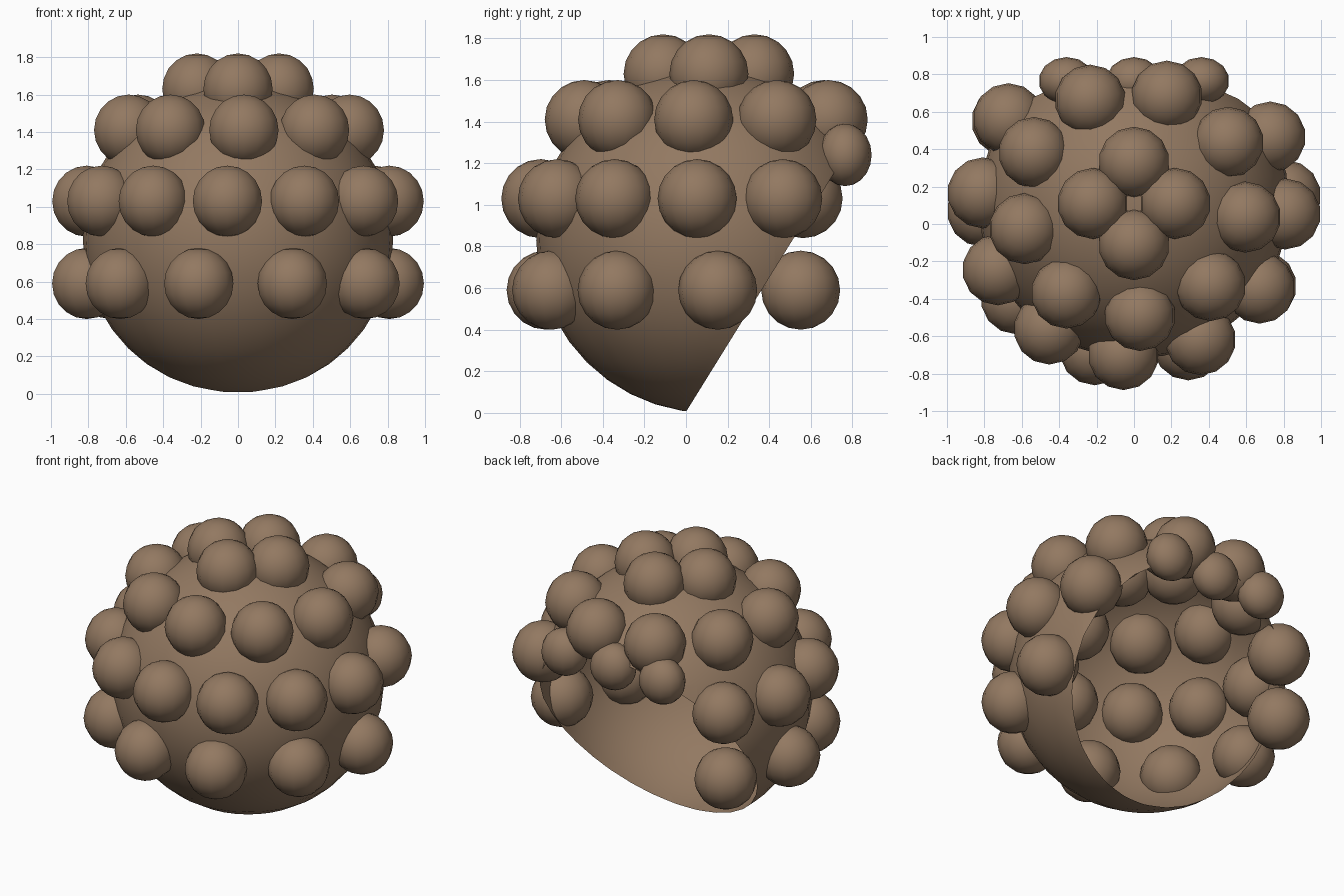
import bpy, bmesh
from math import radians, sin, cos
from mathutils import Matrix

if "Cube" in bpy.data.objects:
    bpy.data.objects.remove(bpy.data.objects["Cube"])

CY, CZ, R = 0.11, 0.83, 0.83

mat = bpy.data.materials.new("brown")
mat.diffuse_color = (0.29, 0.19, 0.12, 1)
mat.use_nodes = True
mat.node_tree.nodes["Principled BSDF"].inputs["Base Color"].default_value = mat.diffuse_color


def finish(bm, name, loc):
    me = bpy.data.meshes.new(name)
    bm.to_mesh(me)
    bm.free()
    me.materials.append(mat)
    me.shade_smooth()
    ob = bpy.data.objects.new(name, me)
    ob.location = loc
    bpy.context.collection.objects.link(ob)
    return ob


def ball(name, loc, r=0.19, scale=(1, 1, 1)):
    bm = bmesh.new()
    bmesh.ops.create_uvsphere(bm, u_segments=14, v_segments=10, radius=r)
    bmesh.ops.scale(bm, vec=scale, verts=bm.verts)
    return finish(bm, name, loc)


# Open cap: a sphere shell sliced by a slanted plane at the back
bm = bmesh.new()
bmesh.ops.create_uvsphere(bm, u_segments=32, v_segments=20, radius=R)
bmesh.ops.translate(bm, vec=(0, CY, CZ), verts=bm.verts)
bmesh.ops.bisect_plane(bm, geom=bm.verts[:] + bm.edges[:] + bm.faces[:],
                       plane_co=(0, 0, 0.005), plane_no=(0, 1, -0.62),
                       clear_outer=True)
finish(bm, "cap_shell", (0, 0, 0))

# Rings of curls: height, ring radius, first angle, step, count
rings = [
    (1.63, 0.22, 0, 90, 4),
    (1.41, 0.60, -7, 40, 9),
    (1.03, 0.81, 146, 30, 9),
    (0.59, 0.81, 147, 36, 7),
]
for row, (z, rad, start, step, count) in enumerate(rings):
    for i in range(count):
        a = radians(start + i * step)
        ball(f"curl_{row}_{i}", (rad * cos(a), CY + rad * sin(a), z))

# Smaller curls along the opening edge
for i, x in enumerate((-0.36, 0, 0.36)):
    ball(f"edge_curl_{i}", (x, 0.765, 1.24), 0.15, (1, 0.85, 1))
